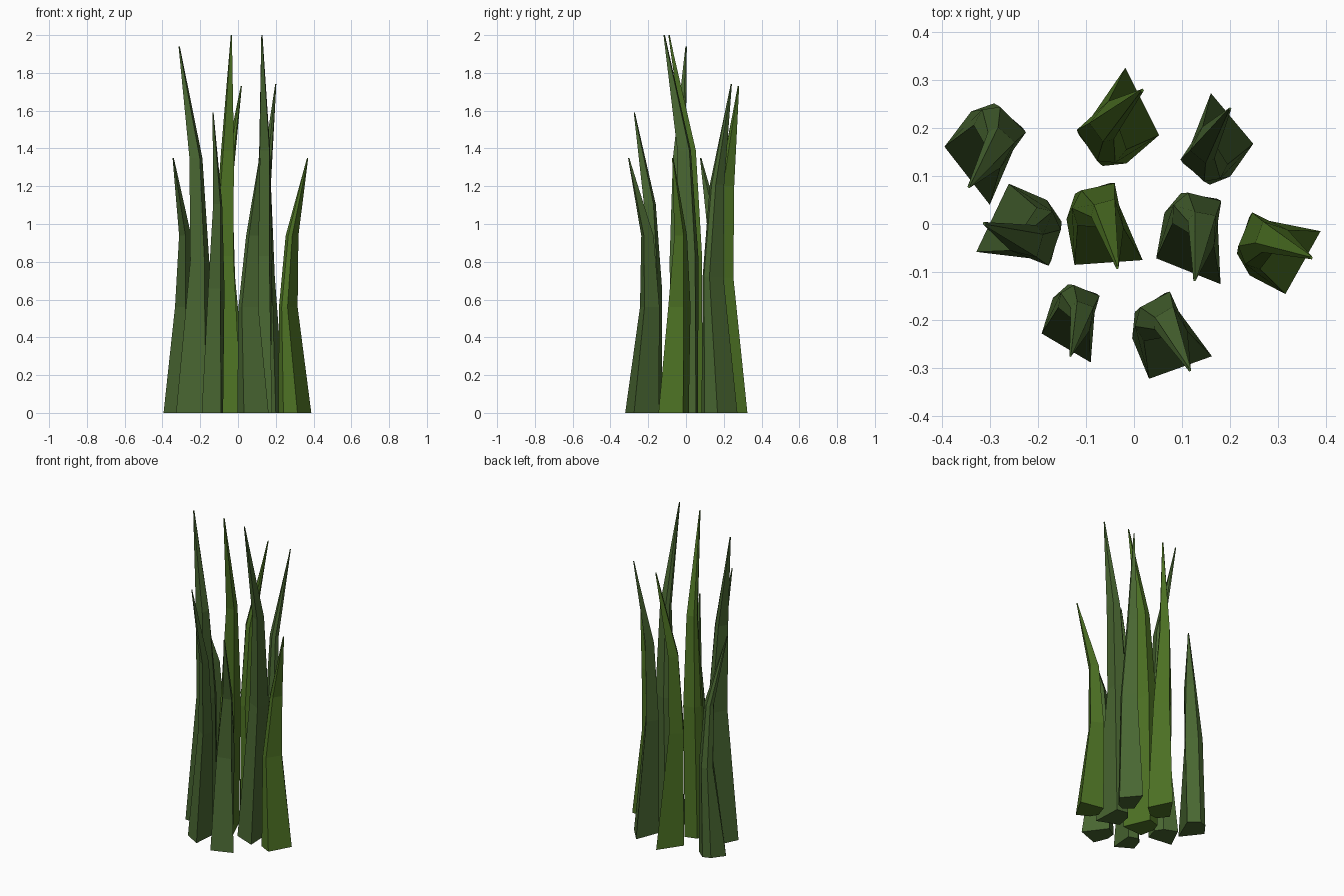
import bpy, bmesh, math
from mathutils import Vector, Matrix

if "Cube" in bpy.data.objects:
    bpy.data.objects.remove(bpy.data.objects["Cube"])


def material(name, rgb):
    m = bpy.data.materials.new(name)
    m.diffuse_color = (*rgb, 1)
    m.use_nodes = True
    m.node_tree.nodes["Principled BSDF"].inputs["Base Color"].default_value = m.diffuse_color
    return m


dark = material("deep_green", (0.066, 0.133, 0.031))
bright = material("leaf_green", (0.076, 0.171, 0.0176))

# Five-sided blade cross-sections, measured from the sharp base corner;
# each entry is (fraction of blade height, outline points)
TIP = (-0.06, -0.015)
RINGS = [
    (0.0, [(0, 0), (-.161, -.01), (-.18, .085), (-.16, .138), (-.078, .16)]),
    (0.415, [(-.048, .071), (-.154, .072), (-.167, .108), (-.145, .145), (-.066, .16)]),
    (0.695, [(-.045, .067), (-.109, .068), (-.122, .09), (-.115, .115), (-.066, .127)]),
]
# Small blunt end
RINGS.append((1.0, [(TIP[0] + .004 * math.cos(-.8 - i * math.tau / 5),
                     TIP[1] + .004 * math.sin(-.8 - i * math.tau / 5)) for i in range(5)]))
SQUEEZE = 0.88  # the whole clump is a little narrower across x


def blade(name, corner, turn, size, height, mat):
    """One bent grass blade lofted through the cross-sections."""
    bm = bmesh.new()
    rot = Matrix.Rotation(math.radians(turn), 3, 'Z')
    loops = []
    for frac, pts in RINGS:
        loop = []
        for x, y in pts:
            v = rot @ Vector((x * size, y * size, 0))
            loop.append(bm.verts.new((corner[0] + v.x * SQUEEZE, corner[1] + v.y, frac * height)))
        loops.append(loop)
    for a, b in zip(loops, loops[1:]):
        for i in range(5):
            j = (i + 1) % 5
            bm.faces.new((a[i], a[j], b[j], b[i]))
    bm.faces.new(loops[0])
    bm.faces.new(loops[-1])
    bmesh.ops.recalc_face_normals(bm, faces=bm.faces)
    me = bpy.data.meshes.new(name)
    bm.to_mesh(me)
    bm.free()
    me.materials.append(mat)
    bpy.context.collection.objects.link(bpy.data.objects.new(name, me))


# Base corner, turn in degrees, width scale, height, colour
BLADES = [
    ((-.30, .04), -52, 1.0, 1.35, dark),
    ((-.328, -.058), -122, 1.0, 1.94, dark),
    ((.018, -.075), 0, 1.0, 2.0, bright),
    ((.18, -.125), -23, 1.0, 2.0, dark),
    ((.388, -.015), 54, .96, 1.35, bright),
    ((-.018, .325), 116, 1.0, 1.73, bright),
    ((.16, .272), 130, .9, 1.74, dark),
    ((-.09, -.288), -31, .81, 1.59, dark),
    ((.162, -.275), 14, .965, 1.35, dark),
]
for n, spec in enumerate(BLADES, 1):
    blade(f"grass_blade_{n}", *spec)
